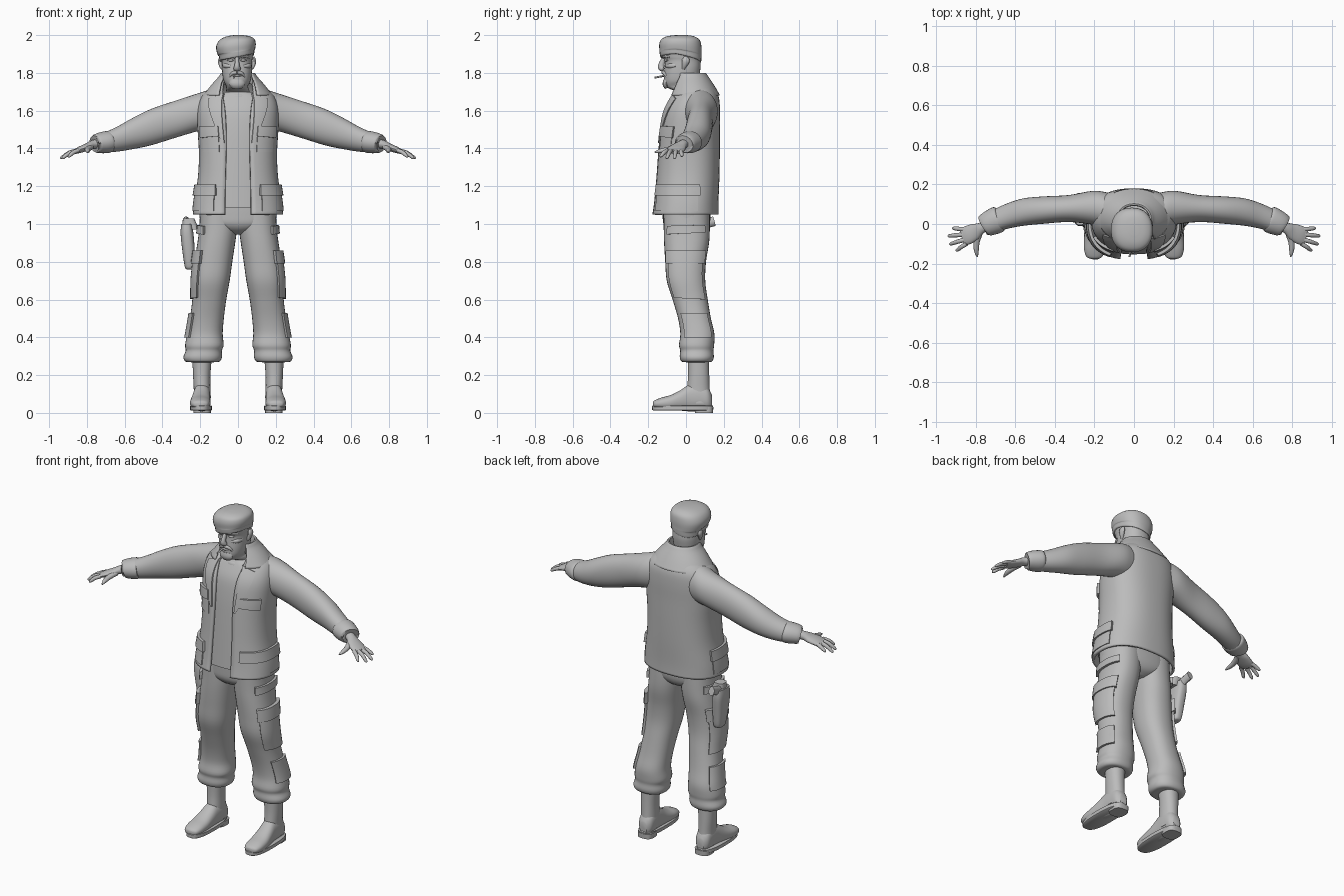
import bpy, bmesh, math
from mathutils import Vector

grey = bpy.data.materials.new("plain_grey")
grey.diffuse_color = (0.5, 0.5, 0.5, 1)
AXES = {'z': (0, 1, 2), 'x': (1, 2, 0), 'y': (0, 2, 1)}


def finish(name, bm, s=1):
    for v in bm.verts:
        v.co.x *= s
    bmesh.ops.remove_doubles(bm, verts=bm.verts, dist=1e-5)
    bmesh.ops.recalc_face_normals(bm, faces=bm.faces)
    me = bpy.data.meshes.new(name)
    bm.to_mesh(me)
    bm.free()
    me.materials.append(grey)
    ob = bpy.data.objects.new(name, me)
    bpy.context.collection.objects.link(ob)
    return ob


def skin(name, rows, closed=True, caps=True, s=1):
    bm = bmesh.new()
    vs = [[bm.verts.new(p) for p in r] for r in rows]
    n = len(rows[0])
    for a, b in zip(vs, vs[1:]):
        for i in range(n if closed else n - 1):
            j = (i + 1) % n
            bm.faces.new((a[i], a[j], b[j], b[i]))
    if caps:
        bm.faces.new(vs[0])
        bm.faces.new(vs[-1])
    return finish(name, bm, s)


def resample(rings, k):
    """Smooth curve through the rings."""
    out = []
    for i in range(len(rings) - 1):
        p0, p1, p2, p3 = (rings[max(0, min(len(rings) - 1, i + d))] for d in (-1, 0, 1, 2))
        for j in range(k):
            t = j / k
            out.append([b + t * ((c - a) / 2 + t * (a - 2.5 * b + 2 * c - d / 2 + t * (1.5 * (b - c) + (d - a) / 2)))
                        for a, b, c, d in zip(p0, p1, p2, p3)])
    return out + [list(rings[-1])]


def point(ring, ang, p, axis='z', off=0):
    """Point on a superellipse ring (position, centre a, centre b, radius a, radius b)."""
    c, d = math.cos(ang), math.sin(ang)
    t, ca, cb, ra, rb = ring
    co = [0, 0, 0]
    a, b, h = AXES[axis]
    co[a] = ca + (ra + off) * math.copysign(abs(c) ** (2 / p), c)
    co[b] = cb + (rb + off) * math.copysign(abs(d) ** (2 / p), d)
    co[h] = t
    return Vector(co)


def loft(name, rings, axis='z', p=2.2, n=32, k=4, s=1):
    rs = resample(rings, k)
    return skin(name, [[point(r, 2 * math.pi * i / n, p, axis) for i in range(n)] for r in rs], s=s)


def arc(name, rings, gaps, p, thick, n=48):
    """Lofted shell left open at the front by a half-width per ring."""
    rows = []
    for r, (g,) in zip(resample(rings, 4), resample([(g,) for g in gaps], 4)):
        a = math.acos(min(.99, g / r[3]) ** (p / 2))
        a0, a1 = -a, math.pi + a
        rows.append([point(r, a0 + (a1 - a0) * i / n, p) for i in range(n + 1)])
    ob = skin(name, rows, closed=False, caps=False)
    mod = ob.modifiers.new("cloth", 'SOLIDIFY')
    mod.thickness = thick
    mod.offset = 0
    return ob


def patch(name, rings, corners, p, off=.012, s=1, n=10):
    """Raised panel following a loft; corners are (degrees, height): bottom 2, top 2."""
    fine = resample(sorted(rings), 8)
    (a0, z0), (a1, z1), (a2, z2), (a3, z3) = corners
    idx = [0] + list(range(n + 1)) + [n]
    rows = []
    for jj, j in enumerate(idx):
        row = []
        for ii, i in enumerate(idx):
            u, v = i / n, j / n
            ang = (a0 * (1 - u) + a1 * u) * (1 - v) + (a2 * (1 - u) + a3 * u) * v
            z = (z0 * (1 - u) + z1 * u) * (1 - v) + (z2 * (1 - u) + z3 * u) * v
            m = next((q for q in range(len(fine) - 2) if fine[q + 1][0] >= z), len(fine) - 2)
            f = (z - fine[m][0]) / (fine[m + 1][0] - fine[m][0])
            ring = [a + (b - a) * f for a, b in zip(fine[m], fine[m + 1])]
            edge = ii in (0, n + 2) or jj in (0, n + 2)
            row.append(point(ring, math.radians(ang), p, off=-.004 if edge else off))
        rows.append(row)
    return skin(name, rows, closed=False, caps=False, s=s)


def tube(name, pts, s=1, n=12, k=3, side=(0, 1, 0)):
    """Tapered limb: (x, y, z, width, thickness) along a path."""
    rs = resample(pts, k)
    rows = []
    for i, r in enumerate(rs):
        t = Vector(rs[min(i + 1, len(rs) - 1)][:3]) - Vector(rs[max(i - 1, 0)][:3])
        u = Vector(side)
        u = (u - t * u.dot(t) / t.length_squared).normalized()
        w = t.normalized().cross(u)
        rows.append([Vector(r[:3]) + u * r[3] * math.cos(a) + w * r[4] * math.sin(a)
                     for a in (2 * math.pi * q / n for q in range(n))])
    return skin(name, rows, s=s)


# jacket and shirt
JP = 2.4
jacket = [(1.05, -.005, .232, .17), (1.12, 0, .225, .165), (1.25, .008, .205, .162), (1.38, .014, .2, .158),
          (1.5, .02, .207, .152), (1.6, .03, .208, .143), (1.67, .045, .188, .122), (1.715, .05, .14, .095),
          (1.75, .042, .1, .078)]
jacket = [(z, 0, cy, rx, ry) for z, cy, rx, ry in jacket]
arc("jacket", jacket, [.068, .068, .066, .062, .062, .068, .078, .08, .075], JP, .014)
loft("shirt", [(z, 0, cy, rx * .93, ry * .93) for z, _, cy, rx, ry in [(1.085, 0, 0, .225, .165)] + jacket[2:7]]
     + [(1.70, 0, .03, .085, .08)], p=JP)
loft("shirt_neckband", [(1.655, 0, .015, .085, .085), (1.68, 0, .018, .08, .083), (1.695, 0, .02, .068, .07)])
arc("collar", [(1.68, 0, .04, .178, .135), (1.73, 0, .034, .14, .112), (1.775, 0, .026, .1, .09),
               (1.795, 0, .02, .084, .078), (1.74, 0, .022, .082, .074)], [.1, .092, .078, .068, .066], 2.1, .01)
for s in (1, -1):
    patch("lapel", jacket, [(-74, 1.43), (-71, 1.43), (-69, 1.69), (-43, 1.665)], JP, .014, s)
    patch("chest_pocket", jacket, [(-66, 1.38), (-32, 1.38), (-65, 1.5), (-30, 1.49)], JP, .01, s)
    patch("chest_flap", jacket, [(-67, 1.465), (-28, 1.455), (-66, 1.52), (-27, 1.515)], JP, .02, s)
    patch("hip_pocket", jacket, [(-62, 1.07), (18, 1.07), (-60, 1.2), (16, 1.2)], JP, .012, s)
    patch("hip_flap", jacket, [(-64, 1.15), (20, 1.15), (-62, 1.21), (18, 1.21)], JP, .021, s)

# sleeves, cuffs and hands
for s in (1, -1):
    loft("sleeve", [(.06, .06, 1.61, .08, .085), (.14, .07, 1.605, .09, .105), (.21, .082, 1.592, .085, .1),
                    (.33, .078, 1.555, .068, .098), (.46, .07, 1.513, .069, .096), (.56, .06, 1.478, .069, .082),
                    (.64, .04, 1.449, .064, .066), (.71, .015, 1.43, .058, .053)], 'x', 2.1, s=s)
    tube("cuff", [(.675, .028, 1.437, .045, .035), (.68, .026, 1.436, .064, .055), (.70, .017, 1.433, .067, .058),
                  (.735, .001, 1.428, .062, .054), (.755, -.01, 1.423, .055, .046), (.75, -.008, 1.424, .035, .03)],
         s, 28)
    tube("palm", [(.72, .005, 1.43, .03, .026), (.77, -.02, 1.42, .028, .023), (.80, -.037, 1.407, .041, .02),
                  (.84, -.056, 1.392, .047, .017), (.866, -.066, 1.382, .042, .012)], s, 20)
    for y0, x1, y1, z1 in [(-.028, .918, -.022, 1.358), (-.052, .94, -.06, 1.347),
                           (-.077, .932, -.1, 1.347), (-.1, .90, -.132, 1.355)]:
        x0 = .845
        tube("finger", [(x0, y0, 1.39, .011, .011), ((x0 + x1) / 2, (y0 + y1) / 2, 1.378, .011, .011),
                        (x1 - .008, y1, z1 + .005, .0085, .008), (x1, y1, z1, .003, .003)], s)
    tube("thumb", [(.78, -.045, 1.408, .017, .016), (.795, -.09, 1.396, .016, .014),
                   (.796, -.135, 1.387, .012, .011), (.791, -.165, 1.38, .004, .004)], s, side=(1, 0, 0))

# trousers
leg = [(.268, .188, .057, .06, .055), (.272, .188, .057, .09, .08), (.295, .187, .057, .102, .09),
       (.33, .181, .057, .096, .088), (.36, .178, .056, .102, .093), (.42, .175, .06, .094, .09),
       (.5, .165, .045, .09, .087), (.6, .152, .022, .09, .093), (.7, .142, 0, .098, .102),
       (.8, .13, -.002, .1, .108), (.9, .115, .003, .1, .119), (.98, .105, .004, .1, .122), (1.1, .1, .002, .1, .122)]
loft("trouser_hips", [(.945, 0, .01, .03, .06), (.965, 0, .006, .1, .1), (1.0, 0, .003, .19, .122),
                      (1.05, 0, .003, .203, .127), (1.1, 0, 0, .2, .125)], p=2.5)
for s in (1, -1):
    loft("trouser_leg", leg, p=2.3, s=s)
    patch("cargo_pocket", leg, [(-50, .61), (48, .6), (-48, .84), (46, .84)], 2.3, .012, s)
    patch("cargo_flap", leg, [(-54, .79), (52, .79), (-52, .86), (50, .86)], 2.3, .019, s)
    patch("upper_flap", leg, [(-50, .945), (45, .955), (-48, .99), (43, .995)], 2.3, .014, s)
    patch("shin_pocket", leg, [(-40, .40), (45, .40), (-40, .53), (45, .53)], 2.3, .012, s)

    # boots
    loft("boot_shaft", [(.05, .19, .07, .045, .062), (.12, .19, .066, .044, .06), (.2, .192, .067, .046, .056),
                        (.3, .19, .065, .052, .056)], s=s)
    loft("boot_foot", [(-.176, .2, .045, .018, .012), (-.165, .2, .047, .04, .02), (-.13, .2, .05, .052, .031),
                       (-.08, .199, .055, .054, .04), (-.03, .196, .066, .05, .054), (.02, .192, .08, .046, .072),
                       (.07, .19, .085, .046, .075), (.115, .19, .075, .042, .06), (.137, .19, .06, .022, .035)],
         'y', 2.3, s=s)
    loft("boot_sole", [(.012, .196, -.018, .053, .155), (.016, .196, -.018, .058, .161), (.036, .196, -.018, .058, .162),
                       (.04, .196, -.018, .053, .157)], p=2.6, k=1, s=s)
    loft("boot_heel", [(0, .19, .095, .046, .048), (.03, .19, .095, .047, .05)], p=3, k=1, s=s)

# head and face
loft("head", [(1.6, 0, .03, .065, .062), (1.69, 0, .02, .062, .062), (1.715, -.003, -.006, .06, .08),
              (1.73, -.005, -.022, .058, .088), (1.755, -.005, -.025, .07, .091), (1.79, -.005, -.022, .077, .094),
              (1.83, -.005, -.018, .08, .095), (1.865, -.005, -.018, .08, .094), (1.885, -.005, -.021, .083, .099),
              (1.92, -.005, -.024, .085, .102), (1.96, -.005, -.022, .07, .085), (1.98, -.005, -.022, .03, .04)], p=2.3)
tube("nose", [(-.005, -.112, 1.882, .01, .012), (-.005, -.124, 1.86, .011, .014), (-.005, -.132, 1.835, .015, .017),
              (-.005, -.127, 1.822, .02, .015), (-.005, -.117, 1.816, .012, .008)], side=(1, 0, 0))
tube("mouth", [(-.032, -.107, 1.782, .004, .003), (-.005, -.12, 1.786, .008, .006), (.022, -.107, 1.782, .004, .003)])
tube("chin_beard", [(-.005, -.098, 1.722, .03, .014), (-.005, -.106, 1.74, .042, .018),
                    (-.005, -.106, 1.765, .034, .013)], side=(1, 0, 0))
tube("cigarette", [(-.018, -.11, 1.785, .005, .005), (-.022, -.166, 1.775, .005, .005)], side=(1, 0, 0))
for s in (1, -1):
    c = -.005
    tube("moustache", [(c, -.12, 1.803, .01, .01), (c + s * .025, -.113, 1.797, .01, .009),
                       (c + s * .043, -.098, 1.775, .004, .005)])
    tube("brow", [(c + s * .008, -.117, 1.882, .01, .007), (c + s * .035, -.112, 1.89, .011, .008),
                  (c + s * .064, -.085, 1.883, .006, .006)])
    tube("eye", [(c + s * .018, -.107, 1.866, .004, .003), (c + s * .033, -.107, 1.867, .009, .007),
                 (c + s * .05, -.095, 1.866, .004, .003)])
    tube("cheek", [(c + s * .03, -.1, 1.835, .01, .008), (c + s * .055, -.083, 1.837, .014, .014),
                   (c + s * .07, -.055, 1.84, .008, .01)])
    tube("ear", [(c + s * .079, -.015, 1.82, .008, .006), (c + s * .085, -.008, 1.84, .014, .011),
                 (c + s * .09, -.001, 1.865, .021, .011), (c + s * .085, .001, 1.884, .012, .006)])

# beret, tilted down towards one side and the back
beret = loft("beret", [(1.885, -.006, -.027, .083, .1), (1.888, -.006, -.028, .091, .108), (1.91, -.007, -.029, .094, .111),
                       (1.918, -.009, -.029, .1, .111), (1.95, -.011, -.03, .105, .112), (1.978, -.006, -.029, .092, .102),
                       (1.994, 0, -.027, .06, .072), (2.0, .002, -.025, .022, .03)], p=2.3)
for v in beret.data.vertices:
    w = (2.0 - v.co.z) / .115
    v.co.z += w * (.2 * v.co.x - .22 * max(0, v.co.y + .05))

# holster with sidearm
loft("holster", [(.76, -.255, .045, .018, .025), (.775, -.256, .045, .026, .038), (.86, -.262, .045, .033, .05),
                 (.95, -.27, .048, .034, .058), (1.0, -.272, .05, .028, .055)], p=2.8)
tube("pistol_grip", [(-.27, .06, .98, .02, .03), (-.272, .1, 1.0, .018, .026), (-.275, .15, 1.015, .018, .026)],
     side=(1, 0, 0))
loft("holster_strap", [(.97, -.25, .045, .045, .035), (1.03, -.262, .045, .03, .03)], p=3, k=1)

bpy.ops.object.select_all(action='SELECT')
bpy.context.view_layer.objects.active = beret
bpy.ops.object.shade_smooth_by_angle(angle=math.radians(40))
